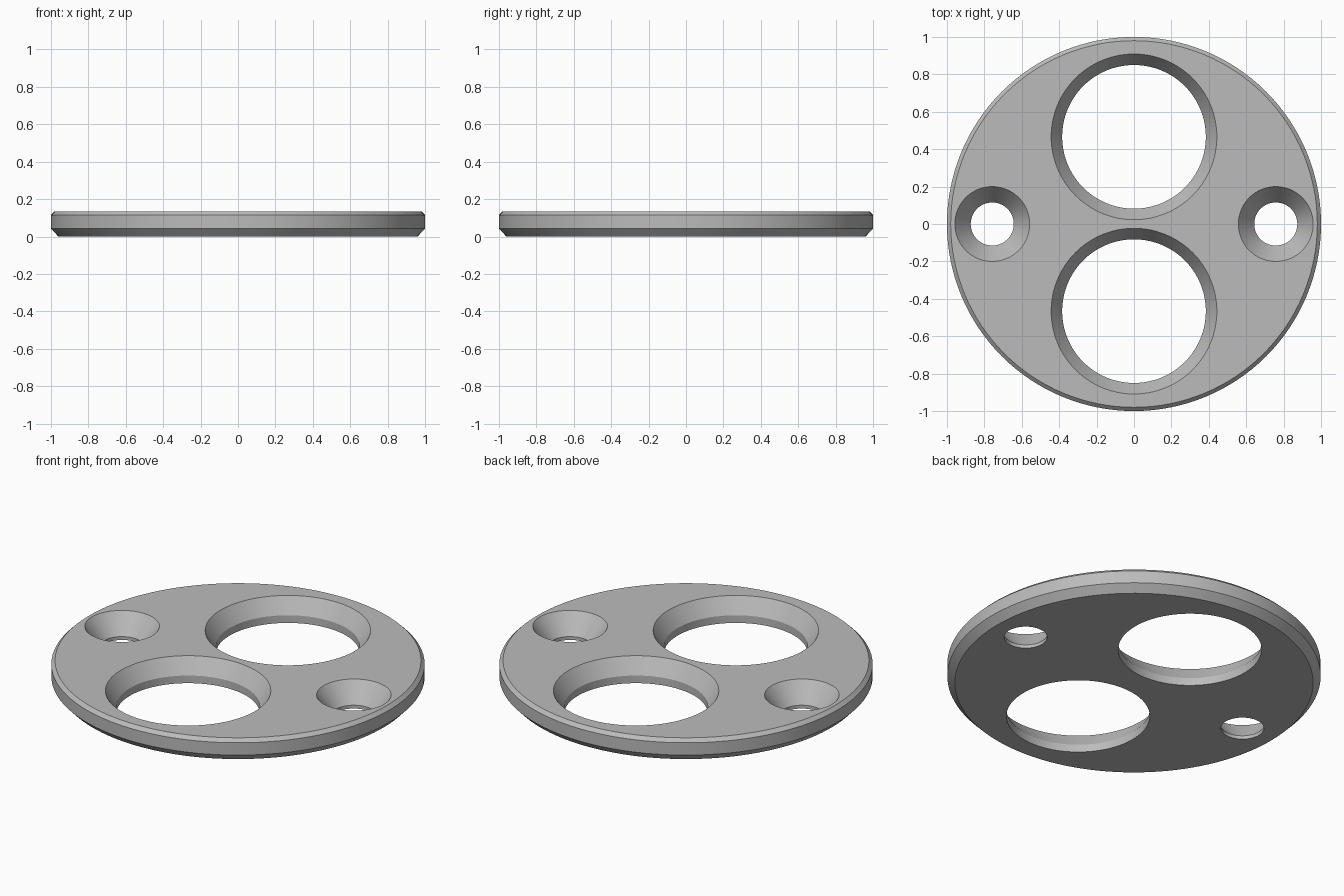
import bpy, bmesh, math

if "Cube" in bpy.data.objects:
    bpy.data.objects.remove(bpy.data.objects["Cube"], do_unlink=True)

HEIGHT = 0.135
SEGMENTS = 128

grey = bpy.data.materials.new("plain grey")
grey.use_nodes = True
colour = (0.5, 0.5, 0.5, 1.0)
grey.diffuse_color = colour
grey.node_tree.nodes["Principled BSDF"].inputs["Base Color"].default_value = colour


def lathe(name, profile, x=0.0, y=0.0):
    """Closed solid turned from (radius, height) points, listed bottom to top."""
    bm = bmesh.new()
    rings = []
    for r, z in profile:
        rings.append([bm.verts.new((r * math.cos(a), r * math.sin(a), z))
                      for a in (2 * math.pi * i / SEGMENTS for i in range(SEGMENTS))])
    for low, high in zip(rings, rings[1:]):
        for i in range(SEGMENTS):
            j = (i + 1) % SEGMENTS
            bm.faces.new((low[i], low[j], high[j], high[i]))
    bm.faces.new(rings[0][::-1])
    bm.faces.new(rings[-1])
    mesh = bpy.data.meshes.new(name)
    bm.to_mesh(mesh)
    bm.free()
    mesh.materials.append(grey)
    obj = bpy.data.objects.new(name, mesh)
    obj.location = (x, y, 0)
    bpy.context.collection.objects.link(obj)
    return obj


def countersink(name, x, y, r_hole, r_top, depth):
    """Cutter for a straight hole with a conical mouth at the top face."""
    over = 0.02
    slope = (r_top - r_hole) / depth
    cutter = lathe(name, [(r_hole, -0.05), (r_hole, HEIGHT - depth),
                          (r_top + slope * over, HEIGHT + over)], x, y)
    cutter.hide_render = True
    return cutter


# Disc with a wide lower chamfer and a narrow upper chamfer
plate = lathe("round_plate", [(0.96, 0), (1, 0.042), (1, HEIGHT - 0.02), (0.98, HEIGHT)])

# Two large openings front and back, two screw holes left and right
cutters = []
for s in (-1, 1):
    cutters.append(countersink("opening_cutter", 0, s * 0.466, 0.384, 0.443, 0.09))
    cutters.append(countersink("screw_hole_cutter", s * 0.758, 0, 0.115, 0.2, 0.115))

for cutter in cutters:
    mod = plate.modifiers.new("hole", 'BOOLEAN')
    mod.operation = 'DIFFERENCE'
    mod.solver = 'EXACT'
    mod.object = cutter

# Apply the cuts and drop the cutters
bpy.context.view_layer.update()
evaluated = plate.evaluated_get(bpy.context.evaluated_depsgraph_get())
cut_mesh = bpy.data.meshes.new_from_object(evaluated)
plate.modifiers.clear()
plate.data = cut_mesh
for cutter in cutters:
    bpy.data.objects.remove(cutter, do_unlink=True)

# Smooth walls, crisp rims
bpy.ops.object.select_all(action='DESELECT')
plate.select_set(True)
bpy.context.view_layer.objects.active = plate
bpy.ops.object.shade_smooth_by_angle(angle=math.radians(25))
